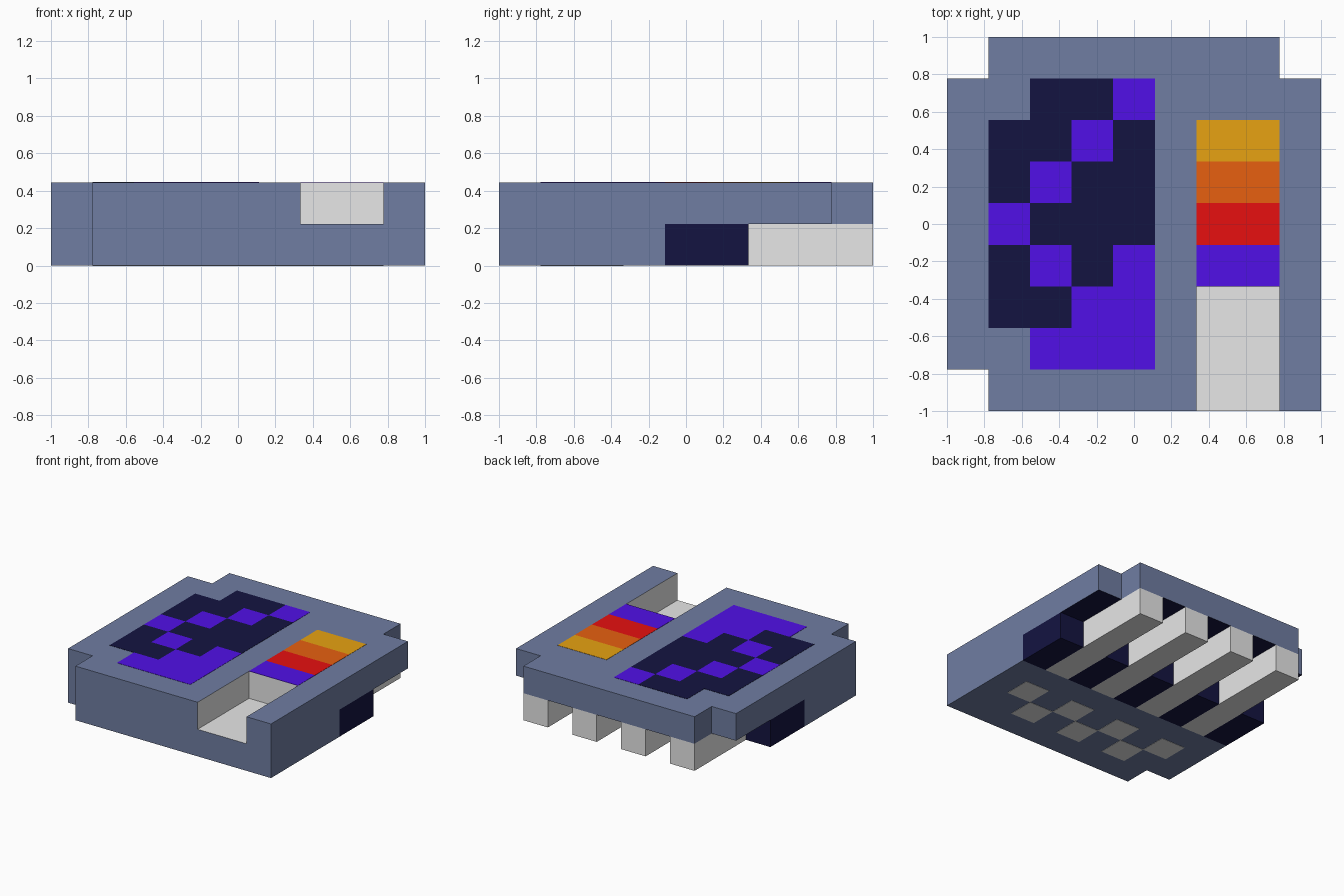
import bpy, bmesh

if "Cube" in bpy.data.objects:
    bpy.data.objects.remove(bpy.data.objects["Cube"])

U = 2 / 9            # size of one grid cell
PLATE = 0.002        # thickness of painted plates


def material(name, rgb):
    m = bpy.data.materials.new(name)
    m.diffuse_color = (*rgb, 1)
    m.use_nodes = True
    m.node_tree.nodes["Principled BSDF"].inputs["Base Color"].default_value = m.diffuse_color
    return m


SLATE = material("slate", (0.161, 0.206, 0.361))
LIGHT = material("light_grey", (1.0, 1.0, 1.0))
NAVY = material("navy", (0.007, 0.007, 0.053))
PURPLE = material("violet", (0.103, 0.0063, 1.0))
RED = material("red", (1.0, 0.0063, 0.0063))
ORANGE = material("orange", (1.0, 0.146, 0.0063))
YELLOW = material("amber", (1.0, 0.453, 0.0075))


def g(i):
    """Grid line number to coordinate."""
    return -1 + i * U


def finish(name, bm, mats):
    bmesh.ops.recalc_face_normals(bm, faces=bm.faces)
    me = bpy.data.meshes.new(name)
    bm.to_mesh(me)
    bm.free()
    ob = bpy.data.objects.new(name, me)
    for m in mats:
        me.materials.append(m)
    bpy.context.collection.objects.link(ob)
    return ob


def extrude_outline(bm, pts, z0, z1):
    """Solid with the given outline in grid units."""
    face = bm.faces.new([bm.verts.new((g(x), g(y), z0)) for x, y in pts])
    ext = bmesh.ops.extrude_face_region(bm, geom=[face], use_keep_orig=True)
    top = [v for v in ext["geom"] if isinstance(v, bmesh.types.BMVert)]
    bmesh.ops.translate(bm, verts=top, vec=(0, 0, z1 - z0))
    bmesh.ops.recalc_face_normals(bm, faces=bm.faces)


def add_box(bm, x0, x1, y0, y1, z0, z1):
    extrude_outline(bm, [(x0, y0), (x1, y0), (x1, y1), (x0, y1)], z0, z1)


# Lower body: front half, its top shows as the pale slot floor
bm = bmesh.new()
extrude_outline(bm, [(1, 0), (9, 0), (9, 4), (0, 4), (0, 1), (1, 1)], 0, U)
for f in bm.faces:
    f.material_index = 1 if f.normal.z > 0.5 else 0
finish("lower_body", bm, [SLATE, LIGHT])

# Upper deck: notched corners and front slot, pale slot walls, navy underside
bm = bmesh.new()
extrude_outline(bm, [(1, 0), (6, 0), (6, 3), (8, 3), (8, 0), (9, 0), (9, 8),
                     (8, 8), (8, 9), (1, 9), (1, 8), (0, 8), (0, 1), (1, 1)], U, 2 * U)
for f in bm.faces:
    c = f.calc_center_median()
    in_slot = g(5.9) < c.x < g(8.1) and g(0.5) < c.y < g(3.1)
    if f.normal.z < -0.5:
        f.material_index = 2
    elif abs(f.normal.z) < 0.5 and in_slot:
        f.material_index = 1
finish("upper_deck", bm, [SLATE, LIGHT, NAVY])

# Connector prongs along the back, with navy spacers between them
bm = bmesh.new()
for x in range(1, 9, 2):
    add_box(bm, x, x + 1, 4, 9, 0, U)
finish("connector_prongs", bm, [LIGHT])
bm = bmesh.new()
for x in range(0, 9, 2):
    add_box(bm, x, x + 1, 4, 6, 0, U)
finish("connector_spacers", bm, [NAVY])

# Screen: rows from back to front, N navy, P violet, dot empty
ROWS = [".NNP", "NNPN", "NPNN", "PNNN", "NPNP", "NNPP", ".PPP"]
for letter, name, mat in (("N", "screen_dark", NAVY), ("P", "screen_trace", PURPLE)):
    bm = bmesh.new()
    for r, row in enumerate(ROWS):
        for c, ch in enumerate(row):
            if ch == letter:
                add_box(bm, c + 1, c + 2, 7 - r, 8 - r, 2 * U, 2 * U + PLATE)
    finish(name, bm, [mat])

# Coloured level stripes behind the slot
for i, (name, mat) in enumerate((("violet", PURPLE), ("red", RED),
                                 ("orange", ORANGE), ("amber", YELLOW))):
    bm = bmesh.new()
    add_box(bm, 6, 8, 3 + i, 4 + i, 2 * U, 2 * U + PLATE)
    finish("level_stripe_" + name, bm, [mat])

# Zigzag of pale contacts on the underside
bm = bmesh.new()
for x in range(1, 8):
    y = 2 if x % 2 else 1
    add_box(bm, x, x + 1, y, y + 1, -PLATE, 0)
finish("underside_contacts", bm, [LIGHT])
